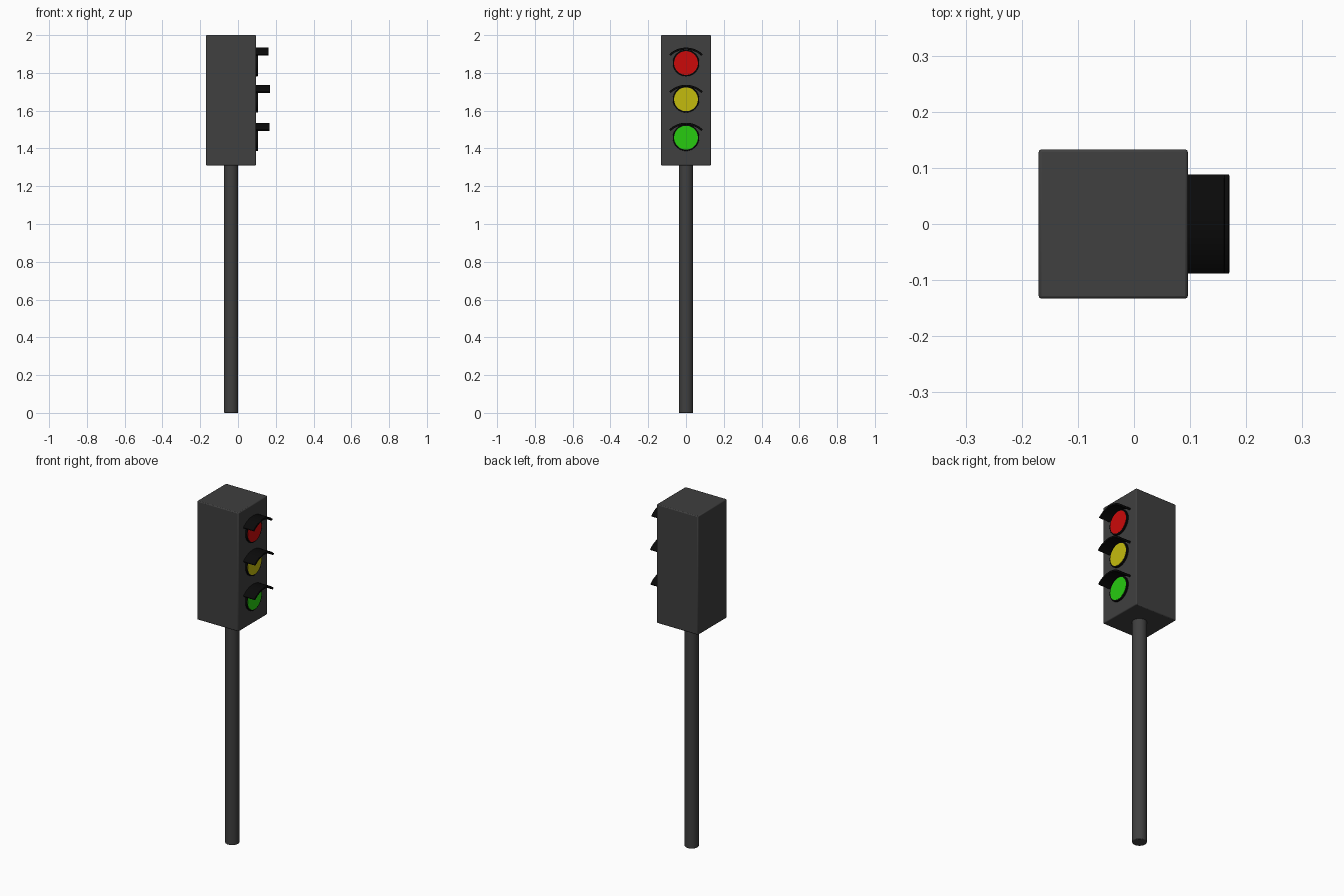
import bpy, bmesh, math
from mathutils import Matrix

if "Cube" in bpy.data.objects:
    bpy.data.objects.remove(bpy.data.objects["Cube"])

FACE_X = 0.096      # lamp side of the housing
POLE_X = -0.037


def material(name, rgb):
    m = bpy.data.materials.new(name)
    m.diffuse_color = (*rgb, 1)
    m.use_nodes = True
    m.node_tree.nodes["Principled BSDF"].inputs["Base Color"].default_value = m.diffuse_color
    return m


def finish(name, bm, mat, bevel=0, segments=2):
    bmesh.ops.recalc_face_normals(bm, faces=bm.faces)
    me = bpy.data.meshes.new(name)
    bm.to_mesh(me)
    bm.free()
    ob = bpy.data.objects.new(name, me)
    bpy.context.collection.objects.link(ob)
    me.materials.append(mat)
    bpy.ops.object.select_all(action='DESELECT')
    ob.select_set(True)
    bpy.context.view_layer.objects.active = ob
    bpy.ops.object.shade_smooth_by_angle(angle=math.radians(35))
    if bevel:
        b = ob.modifiers.new("edge_bevel", 'BEVEL')
        b.width, b.segments, b.limit_method = bevel, segments, 'ANGLE'
        b.angle_limit = math.radians(40)
    return ob


def cylinder(name, radius, depth, matrix, mat, bevel=0, sides=48):
    bm = bmesh.new()
    bmesh.ops.create_cone(bm, cap_ends=True, segments=sides, radius1=radius,
                          radius2=radius, depth=depth, matrix=matrix)
    return finish(name, bm, mat, bevel)


def visor(name, top, tip_x, mat):
    # curved strip: an arc in the YZ plane pulled out along X
    outer, inner, half_angle, steps = 0.128, 0.117, math.asin(0.089 / 0.128), 20
    angles = [half_angle * (2 * i / steps - 1) for i in range(steps + 1)]
    loop = [(outer, a) for a in angles] + [(inner, a) for a in reversed(angles)]
    bm = bmesh.new()
    verts = [bm.verts.new((FACE_X - 0.004, r * math.sin(a), top - outer + r * math.cos(a)))
             for r, a in loop]
    face = bm.faces.new(verts)
    ext = bmesh.ops.extrude_face_region(bm, geom=[face], use_keep_orig=True)
    moved = [v for v in ext["geom"] if isinstance(v, bmesh.types.BMVert)]
    bmesh.ops.translate(bm, verts=moved, vec=(tip_x - FACE_X + 0.004, 0, 0))
    return finish(name, bm, mat, 0.002)


grey = material("dark_grey", (0.05, 0.05, 0.05))
black = material("black", (0.003, 0.003, 0.003))

# Pole
cylinder("pole", 0.038, 1.33, Matrix.Translation((POLE_X, 0, 0.665)), grey, 0.004)

# Housing box
bm = bmesh.new()
bmesh.ops.create_cube(bm, size=1, matrix=Matrix.Translation((POLE_X, 0, 1.655))
                      @ Matrix.Diagonal((0.266, 0.266, 0.69, 1)))
finish("housing", bm, grey, 0.005)

# Lamps: black rim, coloured lens and curved visor
lamps = [("red", (0.6, 0.003, 0.003), 1.852, 1.934, 0.162),
         ("yellow", (0.55, 0.5, 0.004), 1.66, 1.737, 0.17),
         ("green", (0.02, 0.6, 0.005), 1.457, 1.536, 0.168)]
for label, rgb, z, top, tip_x in lamps:
    def facing(x):
        return Matrix.Translation((x, 0, z)) @ Matrix.Rotation(math.pi / 2, 4, 'Y')
    cylinder(label + "_rim", 0.07, 0.02, facing(0.096), black, 0.002)
    cylinder(label + "_lens", 0.063, 0.01, facing(0.102), material(label, rgb))
    visor(label + "_visor", top, tip_x, black)
